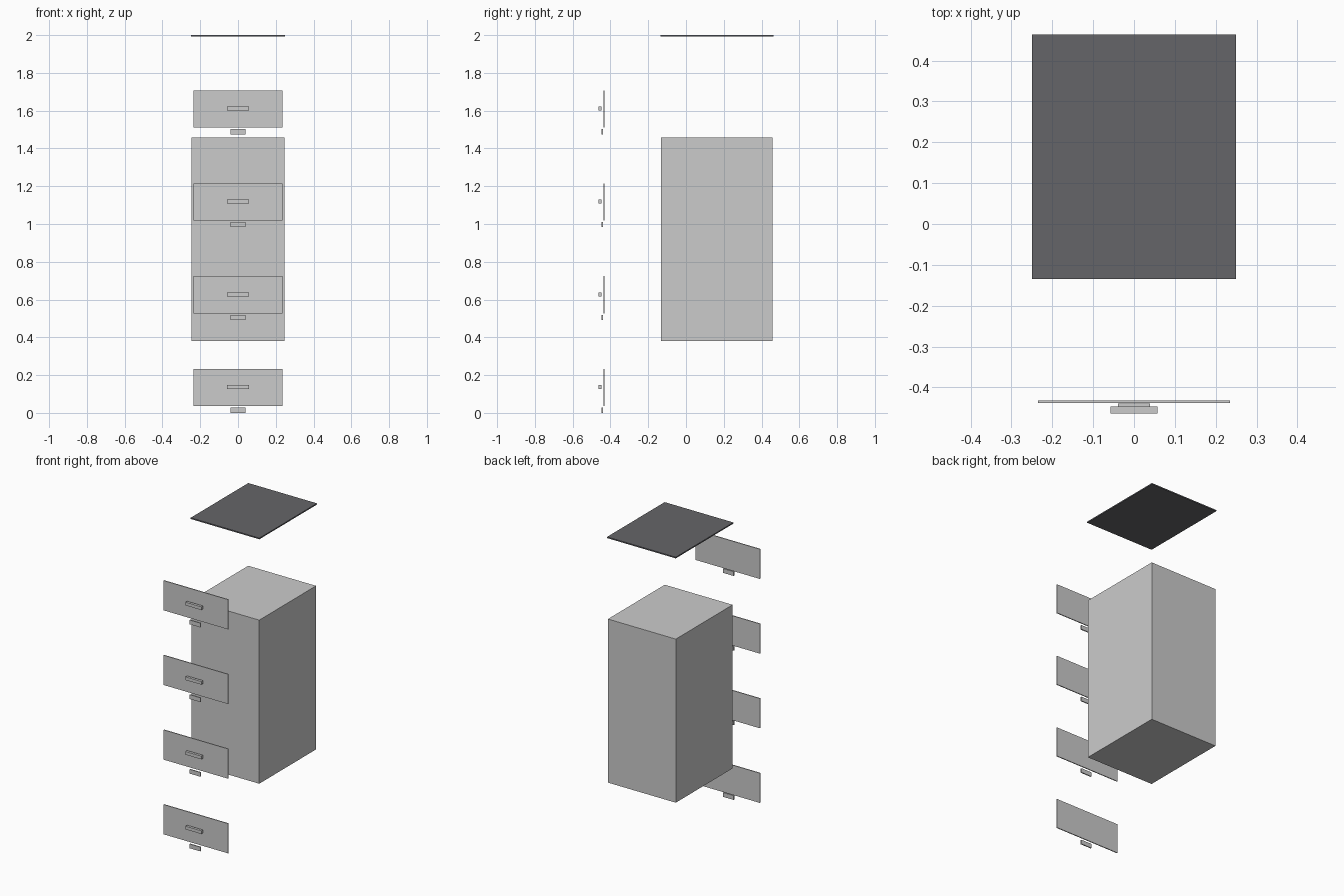
import bpy
import bmesh

if "Cube" in bpy.data.objects:
    bpy.data.objects.remove(bpy.data.objects["Cube"])


def box(name, x_half, y, z, material=None):
    """Box centred on x = 0, spanning the y and z ranges."""
    mesh = bpy.data.meshes.new(name)
    bm = bmesh.new()
    bmesh.ops.create_cube(bm, size=1)
    bmesh.ops.scale(bm, vec=(2 * x_half, y[1] - y[0], z[1] - z[0]), verts=bm.verts)
    bm.to_mesh(mesh)
    bm.free()
    obj = bpy.data.objects.new(name, mesh)
    obj.location = (0, sum(y) / 2, sum(z) / 2)
    bpy.context.collection.objects.link(obj)
    if material:
        mesh.materials.append(material)
    return obj


dark = bpy.data.materials.new("dark_grey")
dark.diffuse_color = (0.13, 0.13, 0.14, 1)
dark.use_nodes = True
dark.node_tree.nodes["Principled BSDF"].inputs["Base Color"].default_value = dark.diffuse_color

# Cabinet carcass and the lifted top panel
box("cabinet_body", 0.247, (-0.132, 0.459), (0.381, 1.458))
box("top_panel", 0.25, (-0.135, 0.464), (1.992, 2.0), dark)

# Four exploded drawers: front panel, handle, label holder
for i in range(4):
    z = i * 0.4915
    box(f"drawer_front_{i + 1}", 0.235, (-0.438, -0.432), (z + 0.036, z + 0.232))
    box(f"drawer_handle_{i + 1}", 0.058, (-0.464, -0.447), (z + 0.126, z + 0.147))
    box(f"label_holder_{i + 1}", 0.039, (-0.447, -0.440), (z, z + 0.028))
